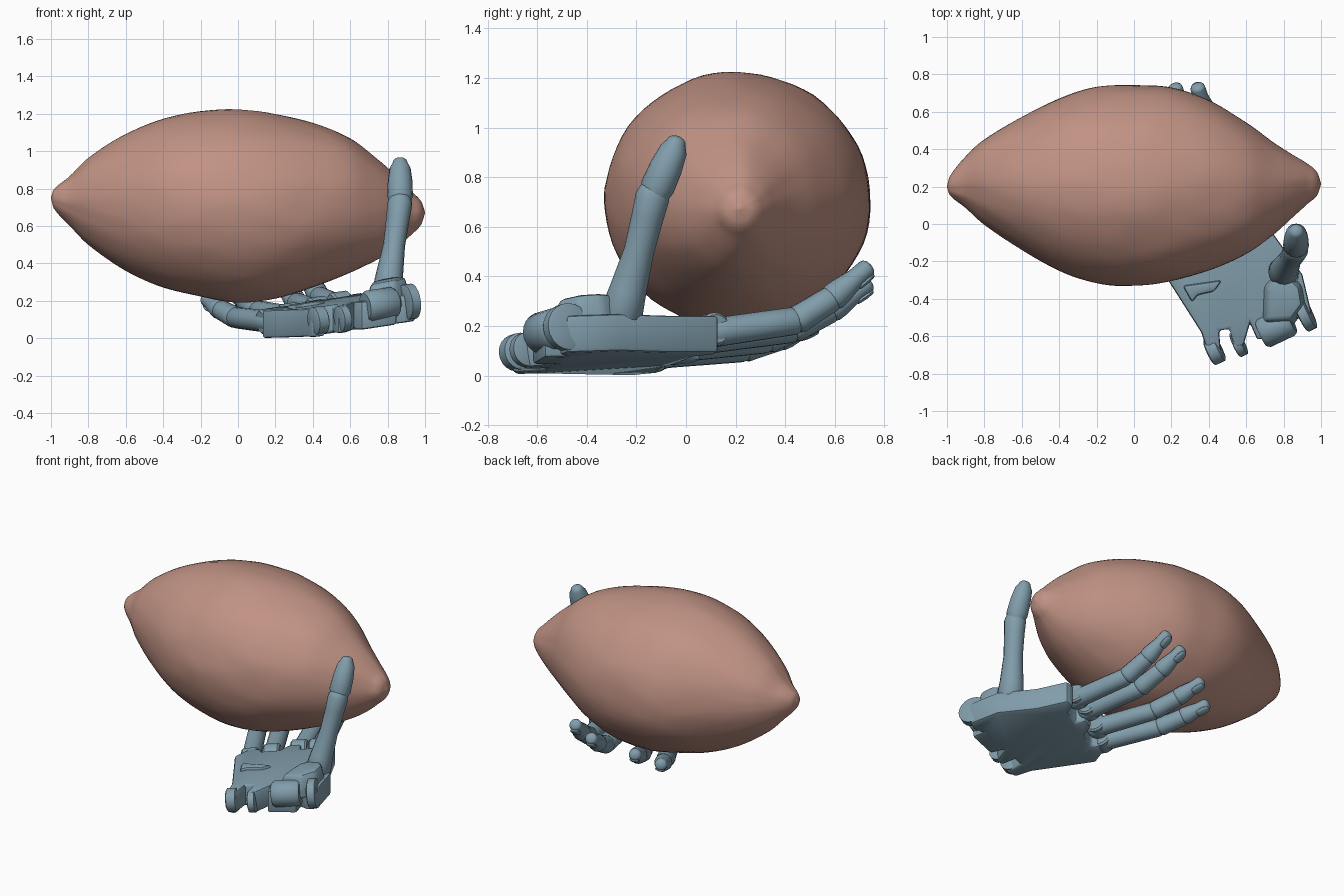
import bpy, bmesh, math
from mathutils import Vector, noise

if "Cube" in bpy.data.objects:
    bpy.data.objects.remove(bpy.data.objects["Cube"])

SIDE = Vector((0.90, 0.43, 0.13)).normalized()    # across the palm
AHEAD = Vector((-0.43, 0.90, 0.0)).normalized()   # wrist to fingers


def material(name, rgb):
    m = bpy.data.materials.new(name)
    m.diffuse_color = (*rgb, 1)
    m.use_nodes = True
    m.node_tree.nodes["Principled BSDF"].inputs["Base Color"].default_value = m.diffuse_color
    return m


FRUIT = material("fruit_skin", (0.53, 0.29, 0.23))
METAL = material("hand_shell", (0.22, 0.34, 0.41))


def finish(name, bm, mat, angle=35):
    bmesh.ops.recalc_face_normals(bm, faces=bm.faces[:])
    me = bpy.data.meshes.new(name)
    bm.to_mesh(me)
    bm.free()
    ob = bpy.data.objects.new(name, me)
    bpy.context.collection.objects.link(ob)
    me.materials.append(mat)
    bpy.ops.object.select_all(action='DESELECT')
    ob.select_set(True)
    bpy.context.view_layer.objects.active = ob
    bpy.ops.object.shade_smooth_by_angle(angle=math.radians(angle))
    return ob


def skin(bm, rings):
    """Bridge rings of points and cap both ends."""
    vs = [[bm.verts.new(p) for p in r] for r in rings]
    n = len(vs[0])
    for a, b in zip(vs, vs[1:]):
        for i in range(n):
            bm.faces.new((a[i], a[(i + 1) % n], b[(i + 1) % n], b[i]))
    bm.faces.new(vs[0][::-1])
    bm.faces.new(vs[-1])


def tube(name, pts, flat=1.0, n=16, cap=0.7):
    """Tube through (x, y, z, radius) points with rounded ends."""
    P = [Vector(p[:3]) for p in pts]
    R = [p[3] for p in pts]
    d0, d1 = (P[1] - P[0]).normalized(), (P[-1] - P[-2]).normalized()
    stations = []
    for a in (80, 50, 25):
        k = math.radians(a)
        stations.append((P[0] + d0 * R[0] * cap * (1 - math.sin(k)), R[0] * math.cos(k), d0))
    for i in range(len(P)):
        d = (P[min(i + 1, len(P) - 1)] - P[max(i - 1, 0)]).normalized()
        c = P[i]
        if i == 0:
            c = c + d0 * R[0] * cap
        elif i == len(P) - 1:
            c = c - d1 * R[-1] * cap
        stations.append((c, R[i], d))
    for a in (25, 50, 80):
        k = math.radians(a)
        stations.append((P[-1] - d1 * R[-1] * cap * (1 - math.sin(k)), R[-1] * math.cos(k), d1))
    rings = []
    for c, r, d in stations:
        s = (SIDE - d * SIDE.dot(d)).normalized()
        u = s.cross(d)
        rings.append([c + s * r * math.cos(t) + u * r * flat * math.sin(t)
                      for t in (math.tau * i / n for i in range(n))])
    bm = bmesh.new()
    skin(bm, rings)
    return finish(name, bm, METAL)


def barrel(name, c, r, width):
    """Hinge cylinder lying across the hand."""
    c, up = Vector(c), SIDE.cross(AHEAD)
    rings = []
    for o, k in ((-.5, .85), (-.4, 1), (.4, 1), (.5, .85)):
        rings.append([c + SIDE * width * o + (AHEAD * math.cos(t) + up * math.sin(t)) * r * k
                      for t in (math.tau * i / 20 for i in range(20))])
    bm = bmesh.new()
    skin(bm, rings)
    return finish(name, bm, METAL)


def base_z(x, y):
    return max(0, 0.15 * (0.9 * x + 0.43 * y - 0.03))


def plate(name, outline, low, high, shrink=1.0, bevel=0.015):
    """Prism that follows the tilt of the palm."""
    cx = sum(p[0] for p in outline) / len(outline)
    cy = sum(p[1] for p in outline) / len(outline)
    rings = [[Vector((x, y, base_z(x, y) + low)) for x, y in outline],
             [Vector((cx + (x - cx) * shrink, cy + (y - cy) * shrink, base_z(x, y) + high))
              for x, y in outline]]
    bm = bmesh.new()
    skin(bm, rings)
    bmesh.ops.recalc_face_normals(bm, faces=bm.faces[:])
    rim = [e for e in bm.edges if len(e.link_faces) == 2 and e.calc_face_angle(0) > 0.5]
    bmesh.ops.bevel(bm, geom=rim, offset=bevel, segments=2, affect='EDGES', profile=0.5,
                    clamp_overlap=True)
    return finish(name, bm, METAL)


# Lemon: oval sections (x, centre y, centre z, radius y, radius z)
sections = [(-1, .2, .75, .002, .002), (-.985, .205, .745, .05, .05), (-.9, .225, .733, .138, .132),
            (-.8, .225, .73, .228, .232), (-.6, .215, .725, .355, .365), (-.4, .21, .72, .46, .45),
            (-.2, .21, .715, .522, .495), (0, .207, .706, .536, .516), (.2, .21, .705, .52, .495),
            (.4, .205, .71, .455, .44), (.6, .19, .71, .35, .36), (.75, .19, .687, .242, .265),
            (.85, .203, .675, .165, .188), (.93, .215, .67, .105, .112), (.98, .215, .67, .06, .06),
            (1, .215, .672, .002, .002)]


def spline(i, t):
    a, b, c, d = (Vector(sections[min(max(k, 0), len(sections) - 1)]) for k in range(i - 1, i + 3))
    m0, m1 = (c - a) * 0.5, (d - b) * 0.5
    la, lb, lc = b[0] - a[0], c[0] - b[0], d[0] - c[0]
    if la > 0:
        m0 *= 2 * lb / (la + lb)
    if lc > 0:
        m1 *= 2 * lb / (lb + lc)
    return (b * (2*t**3 - 3*t**2 + 1) + m0 * (t**3 - 2*t*t + t)
            + c * (3*t*t - 2*t**3) + m1 * (t**3 - t*t))


rings = []
for i in range(len(sections) - 1):
    for k in range(6 if i < len(sections) - 2 else 7):
        x, yc, zc, ry, rz = spline(i, k / 6)
        ring = []
        for j in range(72):
            t = math.tau * j / 72
            v = Vector((x, math.cos(t), math.sin(t)))
            f = 1 + 0.016 * noise.noise(v * 2.2) + 0.006 * noise.noise(v * 6)
            f += 0.05 * noise.noise(v * 2.5) * max(0, abs(x) - 0.6)
            ring.append(Vector((x, yc + ry * f * v.y, zc + rz * f * v.z)))
        rings.append(ring)
bm = bmesh.new()
skin(bm, rings)
finish("lemon", bm, FRUIT, 60)

# Palm with slots at the wrist and at the knuckles
plate("palm", [(.13, -.22), (.22, -.36), (.36, -.58), (.395, -.69), (.465, -.70), (.455, -.57),
               (.51, -.56), (.535, -.66), (.585, -.65), (.62, -.53), (.66, -.62), (.85, -.57),
               (.83, -.49), (.89, -.51), (.95, -.48), (.90, -.27), (.75, -.06), (.66, .13),
               (.60, .12), (.58, .04), (.48, .00), (.45, .06), (.38, .03), (.36, -.06), (.26, -.11),
               (.22, -.08), (.16, -.11)], 0, 0.15)
plate("palm_heel_pad", [(.26, -.33), (.47, -.30), (.43, -.36), (.34, -.38), (.31, -.42)], .13, .17)

# Wrist hinges
for i, (c, r, w) in enumerate([((.43, -.675, .095), .075, .07), ((.56, -.64, .105), .07, .05),
                               ((.915, -.48, .195), .095, .06), ((.76, -.55, .18), .085, .18)]):
    barrel(f"wrist_hinge_{i + 1}", c, r, w)

# Raised mount under the thumb
plate("thumb_mount", [(.67, -.56), (.85, -.55), (.93, -.44), (.91, -.32), (.80, -.21), (.68, -.32)],
      .08, .235, 0.72, 0.02)

# Thumb
tube("thumb_lower", [(.79, -.28, .18, .07), (.80, -.26, .25, .082), (.81, -.235, .34, .072),
                     (.835, -.19, .50, .058), (.855, -.155, .64, .062), (.865, -.135, .72, .066),
                     (.867, -.12, .78, .06)], 1.06)
tube("thumb_tip", [(.865, -.135, .69, .058), (.866, -.115, .76, .069), (.867, -.08, .84, .066),
                   (.867, -.05, .91, .056), (.867, -.03, .965, .04)], 1.0)

# Fingers: knuckle and tip positions
fingers = {"index": ((.56, .06, .165), (.335, .745, .445)),
           "middle": ((.44, .03, .14), (.215, .745, .38)),
           "ring": ((.30, -.06, .11), (-.045, .63, .29)),
           "little": ((.19, -.14, .085), (-.175, .53, .215))}
for name, (a, b) in fingers.items():
    a, b = Vector(a), Vector(b)

    def at(f, g):
        p = a.lerp(b, f)
        p.z = a.z + (b.z - a.z) * g
        return p

    pip, dip = at(.56, .20), at(.77, .52)
    barrel(name + "_knuckle", a + (b - a) * 0.06, .068, .105)
    for part, p, q, r0, r1 in (("lower", a, pip, .062, .058), ("middle", pip, dip, .060, .055),
                               ("tip", dip, b, .057, .040)):
        d = (q - p).normalized()
        p, q = p - d * .025, q + d * (.025 if part != "tip" else 0)
        tube(f"{name}_{part}", [(*p, r0), (*p.lerp(q, .3), r0 * .97), (*p.lerp(q, .65), r1 * 1.02),
                                (*q, r1)], 0.98, 14, 0.6)
    # Nail on the outer face of the fingertip
    d = (b - dip).normalized()
    out = d.cross(SIDE).normalized()
    if out.z > 0:
        out = -out
    c = b - d * .055 + out * .036
    tube(name + "_nail", [(*(c - d * .045), .03), (*c, .034), (*(c + d * .04), .026)], 0.4, 12, 0.4)
